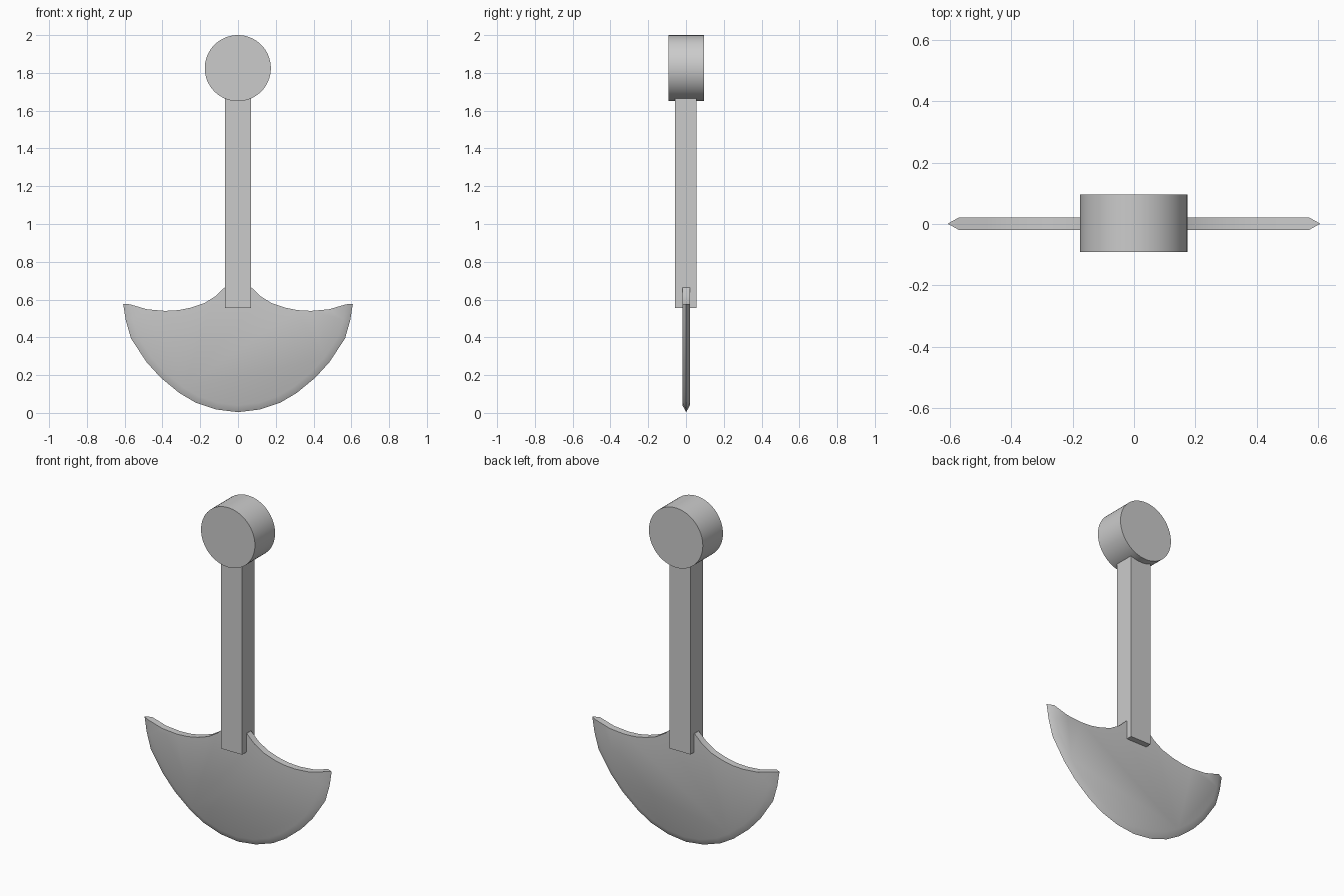
import bpy, bmesh, math

if "Cube" in bpy.data.objects:
    bpy.data.objects.remove(bpy.data.objects["Cube"])


def add_object(name, bm, angle=None):
    bmesh.ops.recalc_face_normals(bm, faces=bm.faces)
    mesh = bpy.data.meshes.new(name)
    bm.to_mesh(mesh)
    bm.free()
    ob = bpy.data.objects.new(name, mesh)
    bpy.context.collection.objects.link(ob)
    if angle:
        bpy.ops.object.select_all(action='DESELECT')
        ob.select_set(True)
        bpy.context.view_layer.objects.active = ob
        bpy.ops.object.shade_smooth_by_angle(angle=math.radians(angle))
    return ob


def mirrored(half):
    # right half running towards x = 0, continued on the left
    return half + [(-x, z) for x, z in reversed(half) if x > 1e-6]


# Blade: flat crescent plate with a sharpened lower edge
edge = mirrored([(0.608, 0.577), (0.594, 0.49), (0.567, 0.395), (0.485, 0.27),
                 (0.41, 0.187), (0.31, 0.105), (0.225, 0.055), (0.115, 0.018),
                 (0, 0.004)])
top = mirrored([(0.48, 0.548), (0.385, 0.54), (0.315, 0.544), (0.25, 0.557),
                (0.18, 0.58), (0.12, 0.617), (0.07, 0.665)])


def inset(x, z, d=0.036):
    dx, dz = -x, 0.54 - z
    k = d / math.hypot(dx, dz)
    return x + dx * k, z + dz * k


bm = bmesh.new()
ridge = [bm.verts.new((x, 0.001, z)) for x, z in edge]
sides = []
for y in (-0.019, 0.021):
    inner = [bm.verts.new((x, y, z)) for x, z in (inset(*p) for p in edge)]
    upper = [bm.verts.new((x, y, z)) for x, z in top]
    bm.faces.new(inner + upper[::-1])
    for i in range(len(ridge) - 1):
        bm.faces.new((ridge[i], ridge[i + 1], inner[i + 1], inner[i]))
    sides.append([inner[0]] + upper + [inner[-1]])
front, back = sides
for i in range(len(front) - 1):
    bm.faces.new((front[i], front[i + 1], back[i + 1], back[i]))
for i, tip in ((0, ridge[0]), (-1, ridge[-1])):
    bm.faces.new((tip, front[i], back[i]))
add_object("blade", bm, 40)

# Shaft: square bar overlapping the blade and the grip
bm = bmesh.new()
bmesh.ops.create_cube(bm, size=1)
bmesh.ops.scale(bm, vec=(0.135, 0.115, 1.115), verts=bm.verts)
bmesh.ops.translate(bm, vec=(0, -0.002, 1.1125), verts=bm.verts)
add_object("shaft", bm)

# Grip: short round cylinder lying front to back
bpy.ops.mesh.primitive_cylinder_add(vertices=64, radius=0.175, depth=0.187,
                                    location=(-0.001, 0.002, 1.825),
                                    rotation=(math.pi / 2, 0, 0))
grip = bpy.context.object
grip.name = "grip"
bpy.ops.object.shade_smooth_by_angle(angle=math.radians(40))
